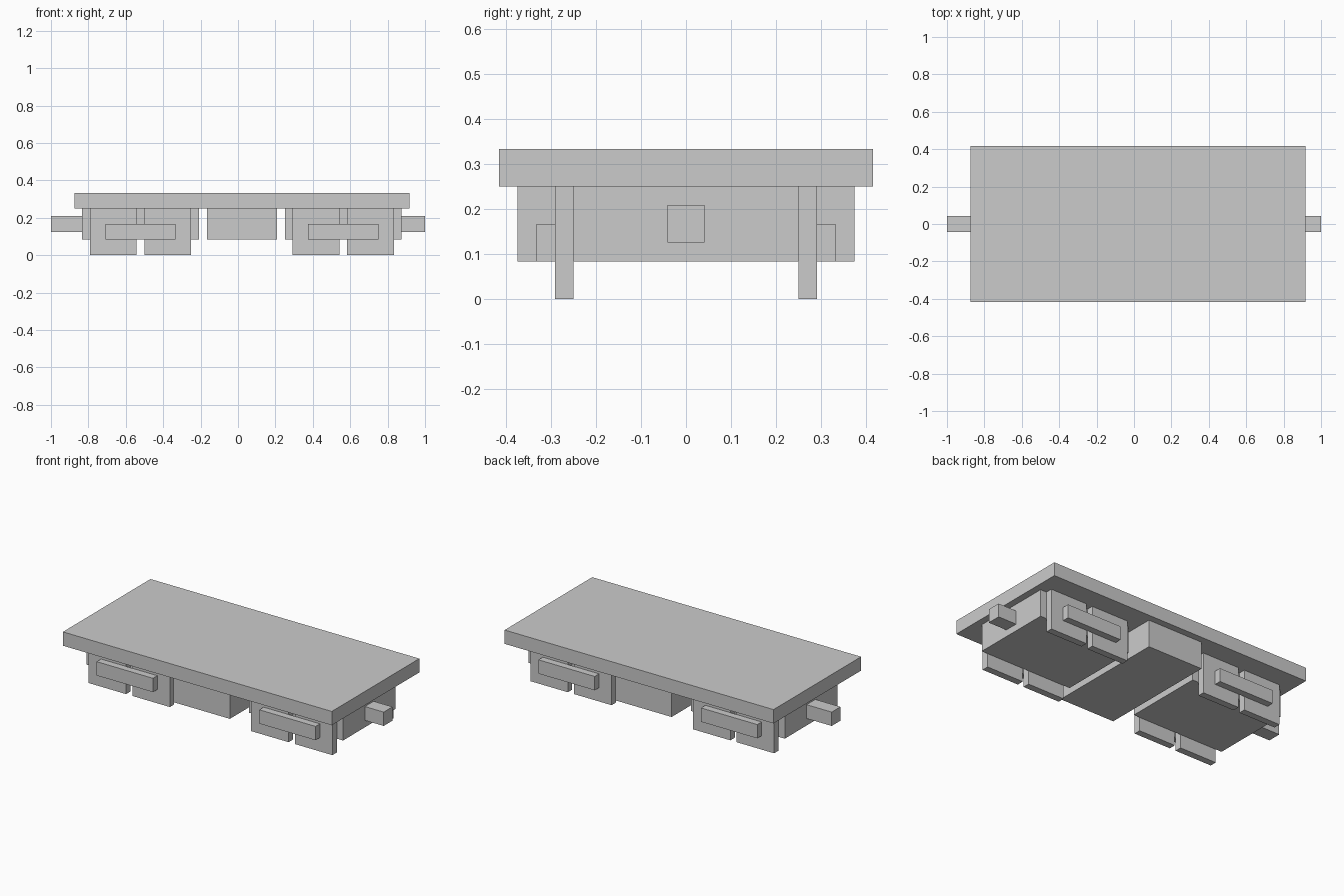
import bpy

if "Cube" in bpy.data.objects:
    bpy.data.objects.remove(bpy.data.objects["Cube"])

U = 1 / 24  # grid step of the blocky model


def box(name, x, y, z):
    """Axis-aligned box from (min, max) ranges in grid steps."""
    centre = [(r[0] + r[1]) / 2 * U for r in (x, y, z)]
    size = [(r[1] - r[0]) * U for r in (x, y, z)]
    bpy.ops.mesh.primitive_cube_add(size=1, location=centre)
    ob = bpy.context.object
    ob.name = name
    ob.scale = size
    bpy.ops.object.transform_apply(location=True, rotation=False, scale=True)
    return ob


def side_pair(name, x, y, z):
    """Box on the back side, mirrored to the front side."""
    ob = box(name, x, y, z)
    ob.data.transform(ob.matrix_world)
    ob.matrix_world.identity()
    ob.modifiers.new("Mirror", "MIRROR").use_axis = (False, True, False)


# flat deck and the tank hanging under its middle
box("deck", (-21, 22), (-10, 10), (6, 8))
box("underfloor_tank", (-4, 5), (-9, 9), (2, 6))

# two trucks, each with block, square wheels and side bars
for label, x0 in (("left", -20), ("right", 6)):
    box(label + "_truck_block", (x0, x0 + 15), (-6, 6), (2, 6))
    side_pair(label + "_outer_wheels", (x0 + 1, x0 + 7), (6, 7), (0, 6))
    side_pair(label + "_inner_wheels", (x0 + 8, x0 + 14), (6, 7), (0, 6))
    side_pair(label + "_side_bars", (x0 + 3, x0 + 12), (7, 8), (2, 4))

# couplers at both ends
box("left_coupler", (-24, -20), (-1, 1), (3, 5))
box("right_coupler", (21, 24), (-1, 1), (3, 5))
